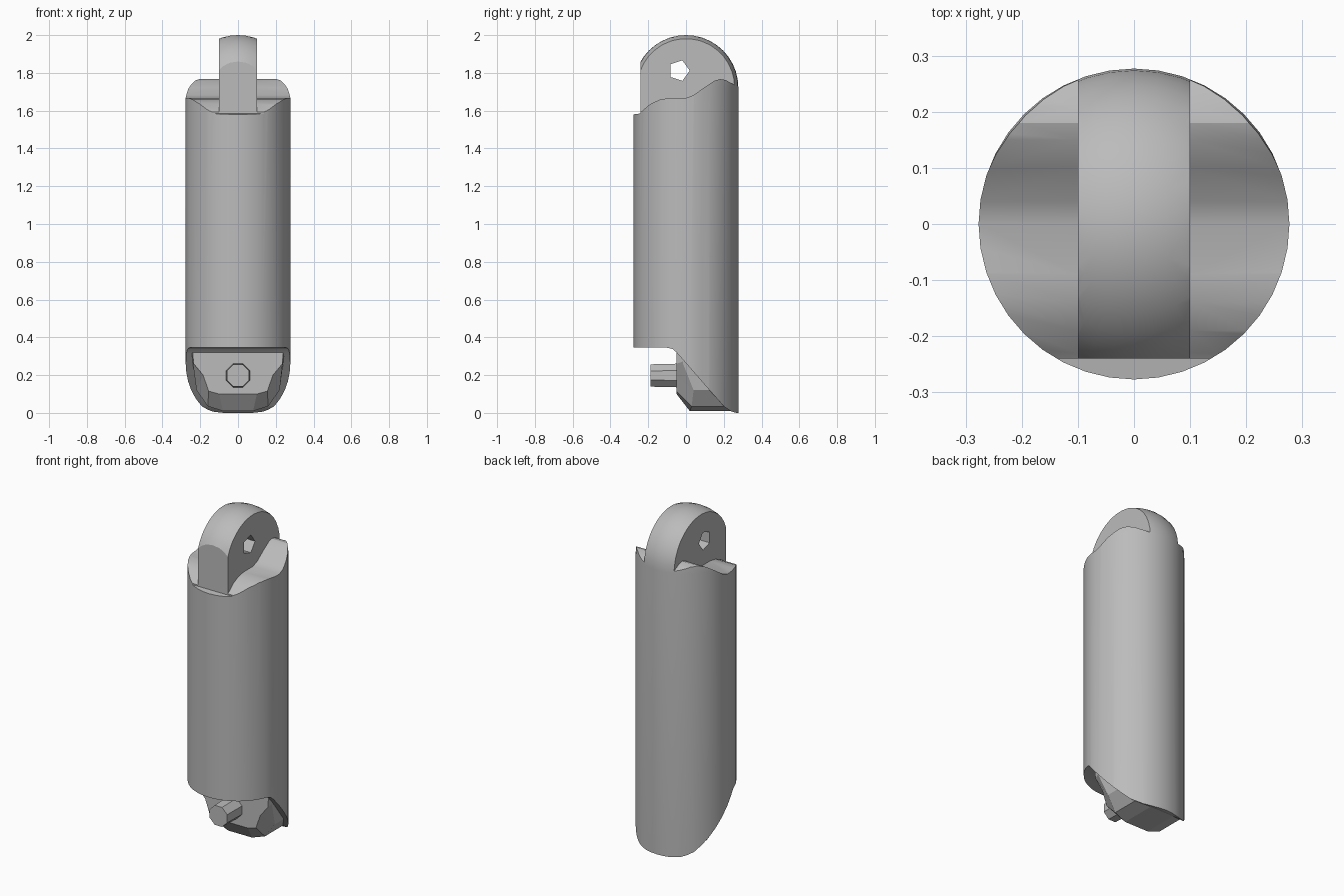
import bpy, bmesh, math
from mathutils import Matrix

cube = bpy.data.objects.get("Cube")
if cube:
    bpy.data.objects.remove(cube)

R = 0.277
TOP = 2.0

grey = bpy.data.materials.new("plain grey")
grey.use_nodes = True
colour = (0.5, 0.5, 0.5, 1)
grey.diffuse_color = colour
grey.node_tree.nodes["Principled BSDF"].inputs["Base Color"].default_value = colour


def finish(name, bm):
    bmesh.ops.recalc_face_normals(bm, faces=bm.faces)
    mesh = bpy.data.meshes.new(name)
    bm.to_mesh(mesh)
    bm.free()
    mesh.materials.append(grey)
    obj = bpy.data.objects.new(name, mesh)
    bpy.context.collection.objects.link(obj)
    return obj


def prism(name, profile, x0, x1):
    """Extrude a (y, z) outline from x0 to x1."""
    bm = bmesh.new()
    face = bm.faces.new([bm.verts.new((x0, y, z)) for y, z in profile])
    new = bmesh.ops.extrude_face_region(bm, geom=[face])["geom"]
    bmesh.ops.translate(bm, vec=(x1 - x0, 0, 0),
                        verts=[v for v in new if isinstance(v, bmesh.types.BMVert)])
    return finish(name, bm)


def rod(name, sides, r1, r2, length, matrix):
    bm = bmesh.new()
    bmesh.ops.create_cone(bm, cap_ends=True, segments=sides, radius1=r1,
                          radius2=r2, depth=length, matrix=matrix)
    return finish(name, bm)


def cut(target, cutter):
    mod = target.modifiers.new("cut", 'BOOLEAN')
    mod.operation = 'DIFFERENCE'
    mod.solver = 'EXACT'
    mod.object = cutter
    bpy.context.view_layer.objects.active = target
    bpy.ops.object.modifier_apply(modifier=mod.name)
    bpy.data.objects.remove(cutter)


def smooth(obj, angle):
    bpy.ops.object.select_all(action='DESELECT')
    obj.select_set(True)
    bpy.context.view_layer.objects.active = obj
    bpy.ops.object.shade_smooth_by_angle(angle=math.radians(angle))


# Body: round bar with a domed top
bm = bmesh.new()
arc = [i * math.pi / 20 for i in range(11)]
outline = [(0, 0), (R, 0)] + [(R * math.cos(a), TOP - R + R * math.sin(a)) for a in arc]
verts = [bm.verts.new((r, 0, z)) for r, z in outline]
edges = [bm.edges.new(pair) for pair in zip(verts, verts[1:])]
bmesh.ops.spin(bm, geom=verts + edges, cent=(0, 0, 0), axis=(0, 0, 1),
               angle=math.tau, steps=40, use_duplicate=False)
bmesh.ops.remove_doubles(bm, verts=bm.verts, dist=0.0005)
body = finish("body", bm)

# Wavy shoulders either side of the central tongue
wave = [(-0.4, 1.57), (-0.25, 1.585), (-0.23, 1.60), (-0.19, 1.635), (-0.14, 1.658),
        (-0.09, 1.667), (0, 1.667), (0.04, 1.682), (0.1, 1.725), (0.15, 1.758),
        (0.18, 1.767), (0.21, 1.762), (0.25, 1.74), (0.4, 1.65), (0.4, 2.2), (-0.4, 2.2)]
for side in (-1, 1):
    cut(body, prism("shoulder_cutter", wave, side * 0.1, side * 0.5))

# Flat front of the tongue with a small ledge below it
cut(body, prism("ledge_cutter", [(-0.4, 1.565), (-0.24, 1.585), (-0.24, 2.2), (-0.4, 2.2)],
                -0.5, 0.5))

# Hole through the tongue
cut(body, rod("hole_cutter", 5, 0.057, 0.057, 1,
              Matrix.Translation((0, -0.037, 1.812)) @ Matrix.Rotation(math.pi / 2, 4, 'Y')))

# Sloping notch at the foot
notch = [(-0.4, 0.345), (-0.1, 0.345), (-0.07, 0.338), (-0.05, 0.32), (0.02, 0.24),
         (0.12, 0.125), (0.2, 0.035), (0.24, 0.008), (0.3, -0.01), (0.3, -0.2), (-0.4, -0.2)]
cut(body, prism("notch_cutter", notch, -0.5, 0.5))
smooth(body, 25)

# Boss standing in the notch: front, rim and rear outlines lofted together
front = [(0.24, -0.05, 0.33), (0.235, -0.05, 0.26), (0.185, -0.05, 0.2),
         (0.155, -0.05, 0.115), (0.1, -0.05, 0.1)]
rim = [(0.245, -0.045, 0.33), (0.24, -0.02, 0.27), (0.22, 0.04, 0.12),
       (0.16, 0.03, 0.035), (0.08, 0.02, 0.01)]
rear = [(0.245, 0.02, 0.33), (0.24, 0.06, 0.27), (0.22, 0.13, 0.12),
        (0.16, 0.21, 0.035), (0.08, 0.255, 0.01)]
bm = bmesh.new()
rings = [[bm.verts.new(p) for p in half + [(-x, y, z) for x, y, z in reversed(half)]]
         for half in (front, rim, rear)]
for a, b in zip(rings, rings[1:]):
    for i in range(len(a)):
        j = (i + 1) % len(a)
        bm.faces.new((a[i], a[j], b[j], b[i]))
bm.faces.new(rings[0])
bm.faces.new(rings[-1])
finish("boss", bm)

# Stubby faceted pin on the boss
rod("pin", 8, 0.068, 0.064, 0.16,
    Matrix.Translation((0, -0.108, 0.198)) @ Matrix.Rotation(math.pi / 2, 4, 'X')
    @ Matrix.Rotation(math.pi / 8, 4, 'Z'))
